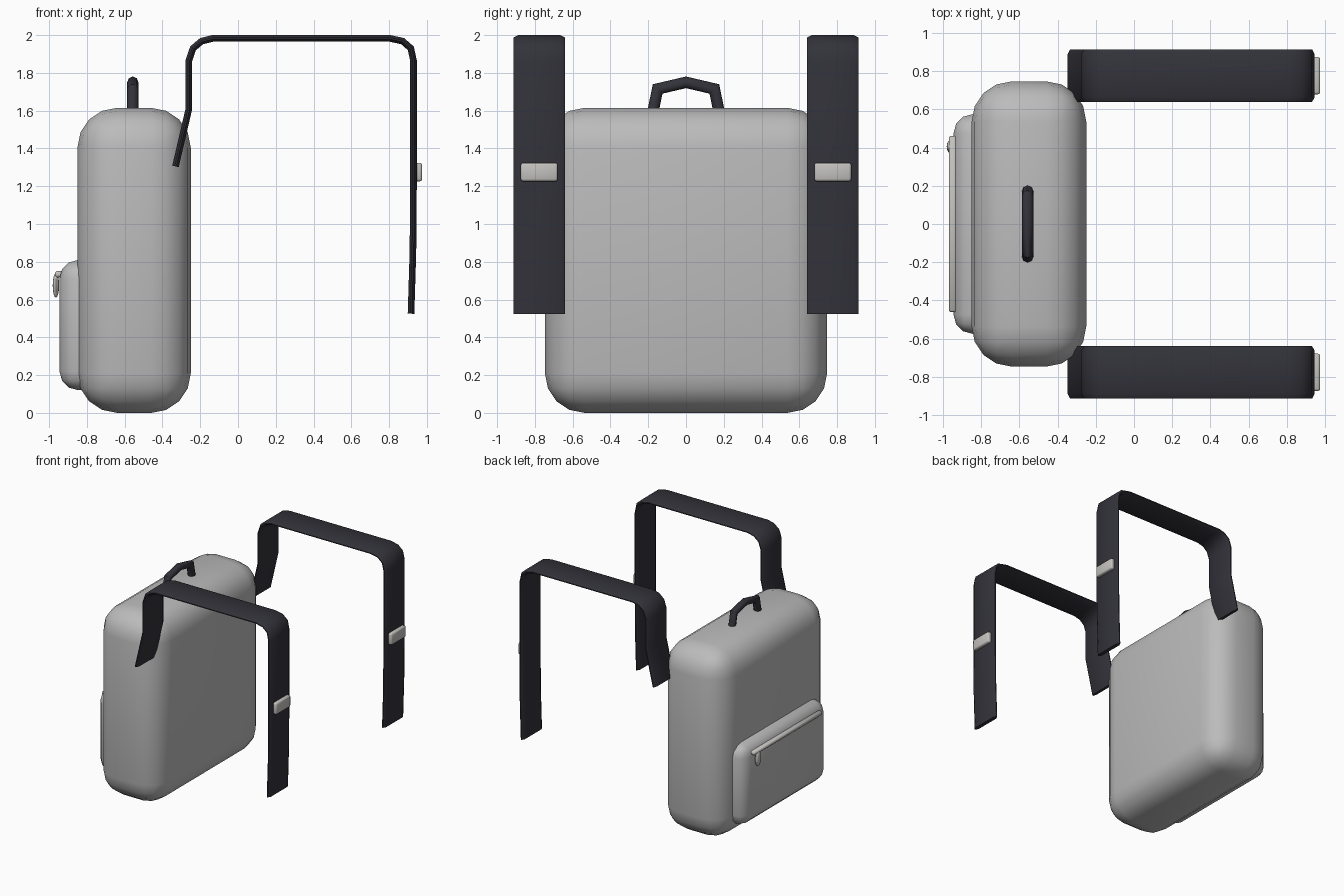
import bpy, bmesh, math
from mathutils import Vector

if "Cube" in bpy.data.objects:
    bpy.data.objects.remove(bpy.data.objects["Cube"])


def material(name, rgb):
    m = bpy.data.materials.new(name)
    m.diffuse_color = (*rgb, 1)
    m.use_nodes = True
    m.node_tree.nodes["Principled BSDF"].inputs["Base Color"].default_value = m.diffuse_color
    return m


FABRIC = material("grey fabric", (0.5, 0.5, 0.5))
WEBBING = material("dark webbing", (0.032, 0.032, 0.042))
METAL = material("pale metal", (0.55, 0.54, 0.52))


def finish(name, bm, mat, angle=50):
    bmesh.ops.recalc_face_normals(bm, faces=bm.faces)
    mesh = bpy.data.meshes.new(name)
    bm.to_mesh(mesh)
    bm.free()
    mesh.materials.append(mat)
    ob = bpy.data.objects.new(name, mesh)
    bpy.context.collection.objects.link(ob)
    bpy.ops.object.select_all(action='DESELECT')
    ob.select_set(True)
    bpy.context.view_layer.objects.active = ob
    bpy.ops.object.shade_smooth_by_angle(angle=math.radians(angle))
    return ob


def rounded_box(name, lo, hi, radius, segments, mat):
    bm = bmesh.new()
    bmesh.ops.create_cube(bm, size=1)
    for v in bm.verts:
        v.co = Vector([(a + b) / 2 + c * (b - a) for a, b, c in zip(lo, hi, v.co)])
    bmesh.ops.bevel(bm, geom=bm.edges[:], offset=radius, segments=segments,
                    profile=0.5, affect='EDGES')
    return finish(name, bm, mat)


def sweep(name, path, section, side, mat, angle):
    """Sweep a (side, normal) section along a flat path with mitred corners."""
    bm = bmesh.new()
    path = [Vector(p) for p in path]
    side = Vector(side)
    rings = []
    for i, p in enumerate(path):
        a = (p - path[i - 1]).normalized() if i else None
        b = (path[i + 1] - p).normalized() if i < len(path) - 1 else None
        a, b = a or b, b or a
        t = (a + b).normalized()
        n = side.cross(t) / t.dot(a)
        rings.append([bm.verts.new(p + side * u + n * w) for u, w in section])
    k = len(section)
    for r, s in zip(rings, rings[1:]):
        for j in range(k):
            bm.faces.new((r[j], r[(j + 1) % k], s[(j + 1) % k], s[j]))
    bm.faces.new(rings[0])
    bm.faces.new(rings[-1])
    return finish(name, bm, mat, angle)


# Main bag and outer pocket
rounded_box("bag_body", (-0.85, -0.747, 0), (-0.25, 0.747, 1.615), 0.21, 4, FABRIC)
rounded_box("outer_pocket", (-0.945, -0.575, 0.12), (-0.68, 0.575, 0.81), 0.1, 3, FABRIC)

# Zip and its pull
rounded_box("pocket_zip", (-0.97, -0.46, 0.718), (-0.925, 0.46, 0.75), 0.008, 1, METAL)
bm = bmesh.new()
bmesh.ops.create_uvsphere(bm, u_segments=12, v_segments=8, radius=1)
for v in bm.verts:
    v.co = Vector((-0.964 + v.co.x * 0.017, 0.405 + v.co.y * 0.033, 0.675 + v.co.z * 0.065))
finish("zip_pull", bm, METAL)

# Carry handle
circle = [(0.03 * math.cos(i * math.pi / 4), 0.03 * math.sin(i * math.pi / 4)) for i in range(8)]
arch = [(-0.18, 1.57), (-0.15, 1.715), (0, 1.75), (0.15, 1.715), (0.18, 1.57)]
sweep("carry_handle", [(-0.557, y, z) for y, z in arch], circle, (1, 0, 0), WEBBING, 50)

# Shoulder straps with buckles, one on each side
W, T = 0.137, 0.0175
band = [(-W, -0.004), (-W + 0.025, -T), (W - 0.025, -T), (W, -0.004),
        (W, 0.004), (W - 0.025, T), (-W + 0.025, T), (-W, 0.004)]
line = [(-0.331, 1.305), (-0.26, 1.61), (-0.26, 1.865), (-0.238, 1.93), (-0.193, 1.968),
        (-0.135, 1.9825), (0.805, 1.9825), (0.872, 1.968), (0.915, 1.93),
        (0.929, 1.865), (0.929, 1.2), (0.926, 0.85), (0.916, 0.525)]
for label, s in (("left", 1), ("right", -1)):
    y = s * 0.777
    sweep(label + "_strap", [(x, y, z) for x, z in line], band, (0, 1, 0), WEBBING, 40)
    rounded_box(label + "_buckle", (0.93, y - 0.098, 1.226), (0.975, y + 0.098, 1.324),
                0.012, 2, METAL)
